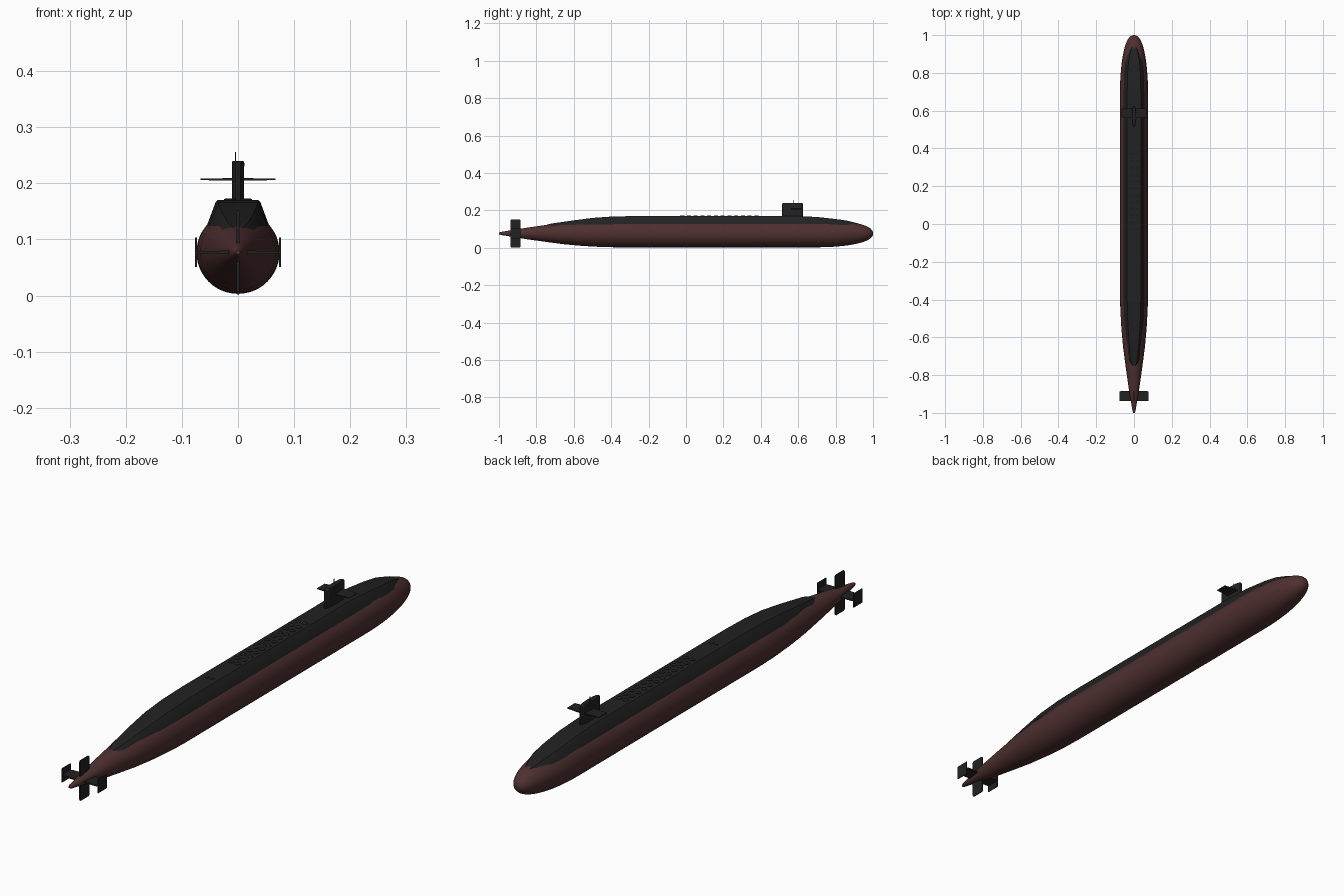
import bpy, bmesh, math
from mathutils import Vector

cube = bpy.data.objects.get("Cube")
if cube:
    bpy.data.objects.remove(cube, do_unlink=True)

AXIS_Z = 0.077


def material(name, colour):
    m = bpy.data.materials.new(name)
    m.use_nodes = True
    m.diffuse_color = (*colour, 1)
    bsdf = next(n for n in m.node_tree.nodes if n.type == 'BSDF_PRINCIPLED')
    bsdf.inputs["Base Color"].default_value = (*colour, 1)
    bsdf.inputs["Roughness"].default_value = 0.7
    return m


red = material("dull red hull", (0.078, 0.029, 0.029))
black = material("matt black", (0.0155, 0.0155, 0.0155))


def loft(name, sections, mat, smooth=None):
    """Skin a list of equal-length closed rings and cap both ends."""
    bm = bmesh.new()
    rings = [[bm.verts.new(p) for p in s] for s in sections]
    for a, b in zip(rings, rings[1:]):
        n = len(a)
        for i in range(n):
            j = (i + 1) % n
            bm.faces.new((a[i], a[j], b[j], b[i]))
    bm.faces.new(rings[0])
    bm.faces.new(rings[-1])
    bmesh.ops.recalc_face_normals(bm, faces=bm.faces)
    mesh = bpy.data.meshes.new(name)
    bm.to_mesh(mesh)
    bm.free()
    ob = bpy.data.objects.new(name, mesh)
    bpy.context.collection.objects.link(ob)
    mesh.materials.append(mat)
    if smooth:
        bpy.ops.object.select_all(action='DESELECT')
        ob.select_set(True)
        bpy.context.view_layer.objects.active = ob
        bpy.ops.object.shade_smooth_by_angle(angle=math.radians(smooth))
    return ob


def box(name, lo, hi, mat=black):
    rings = [[(lo[0], lo[1], z), (hi[0], lo[1], z), (hi[0], hi[1], z), (lo[0], hi[1], z)]
             for z in (lo[2], hi[2])]
    return loft(name, rings, mat)


def circle(y, r, n=48):
    return [(r * math.cos(math.tau * i / n), y, AXIS_Z + r * math.sin(math.tau * i / n))
            for i in range(n)]


# Pressure hull: tapered stern, parallel body, rounded bow
stern = [(-1, .004), (-.99, .008), (-.95, .0145), (-.9, .023), (-.85, .031), (-.75, .045),
         (-.65, .058), (-.55, .067), (-.45, .0725), (-.38, .074)]
bow = [(.7 + .3 * math.sin(t), .074 * math.cos(t) ** 0.85)
       for t in (math.pi / 2 * i / 16 for i in range(16))] + [(.9995, .004)]
loft("hull", [circle(y, r) for y, r in stern + bow], red, 40)

# Casing on top of the hull: y, top half width, top z, foot half width, foot z
casing = [(-.76, .010, .119, .018, .112), (-.72, .022, .130, .030, .114),
          (-.6, .032, .147, .043, .121), (-.5, .038, .160, .053, .125),
          (-.4, .040, .167, .055, .126), (-.28, .040, .170, .055, .126),
          (.6, .040, .170, .055, .126), (.7, .040, .165, .055, .126),
          (.8, .038, .154, .053, .124), (.86, .033, .146, .046, .122),
          (.92, .021, .131, .030, .117), (.945, .012, .122, .018, .112)]
loft("deck_casing", [[(fw, y, fz), (tw, y, tz - .004), (tw - .004, y, tz),
                      (-tw + .004, y, tz), (-tw, y, tz - .004), (-fw, y, fz)]
                     for y, tw, tz, fw, fz in casing], black, 25)


# Sail with a streamlined plan and softened top edge
def foil(z, scale):
    outline = []
    n = 24
    for i in range(n):
        t = math.tau * i / n
        width = .011 * abs(math.sin(t)) ** 0.6 * (1 if math.sin(t) >= 0 else -1)
        outline.append((width * scale, .57 + .056 * scale * math.cos(t), z))
    return outline


loft("sail", [foil(.16, 1), foil(.234, 1), foil(.238, .96), foil(.24, .88)], black, 35)

# Sail planes, tapering slightly to the tips
for side, label in ((1, "left"), (-1, "right")):
    loft(label + "_sail_plane",
         [[(side * x, y0, .207 - h), (side * x, y1, .207 - h),
           (side * x, y1, .207 + h), (side * x, y0, .207 + h)]
          for x, y0, y1, h in ((.005, .56, .614, .0025), (.067, .564, .61, .0012))], black)

# Masts on the sail
box("thin_mast", (-.0055, .575, .235), (-.0040, .577, .256))
box("short_mast", (.008, .555, .23), (.012, .562, .236))

# Paired missile hatches along the deck
for row in range(12):
    for side in (-1, 1):
        y = -.02 + row * .036
        x = side * .014
        rings = [[(x + r * math.cos(math.tau * i / 12), y + r * math.sin(math.tau * i / 12), z)
                  for i in range(12)] for r, z in ((.011, .168), (.011, .1715), (.009, .1725))]
        loft("missile_hatch", rings, black, 30)

# Small aft deck hatches
for side in (-1, 1):
    box("aft_deck_hatch", (side * .010 - .005, -.175, .168), (side * .010 + .005, -.162, .1715))

# Cross-shaped tail fins: root and tip sections swept around the axis
fin_names = ("left", "upper", "right", "lower")
for k, label in enumerate(fin_names):
    out = Vector((round(math.cos(k * math.pi / 2)), 0, round(math.sin(k * math.pi / 2))))
    across = Vector((-out.z, 0, out.x))
    centre = Vector((0, 0, AXIS_Z))
    rings = []
    for r, y0, y1, h in ((.01, -.938, -.884, .003), (.07, -.938, -.884, .0025),
                         (.0755, -.935, -.888, .002)):
        rings.append([centre + out * r + across * s * h + Vector((0, y, 0))
                      for s, y in ((-1, y0), (1, y0), (1, y1), (-1, y1))])
    loft(label + "_tail_fin", rings, black)

# Upright end plates on the horizontal fins
for side, label in ((1, "left"), (-1, "right")):
    box(label + "_fin_end_plate", (side * .075 - .0015, -.938, .051),
        (side * .075 + .0015, -.886, .103))
